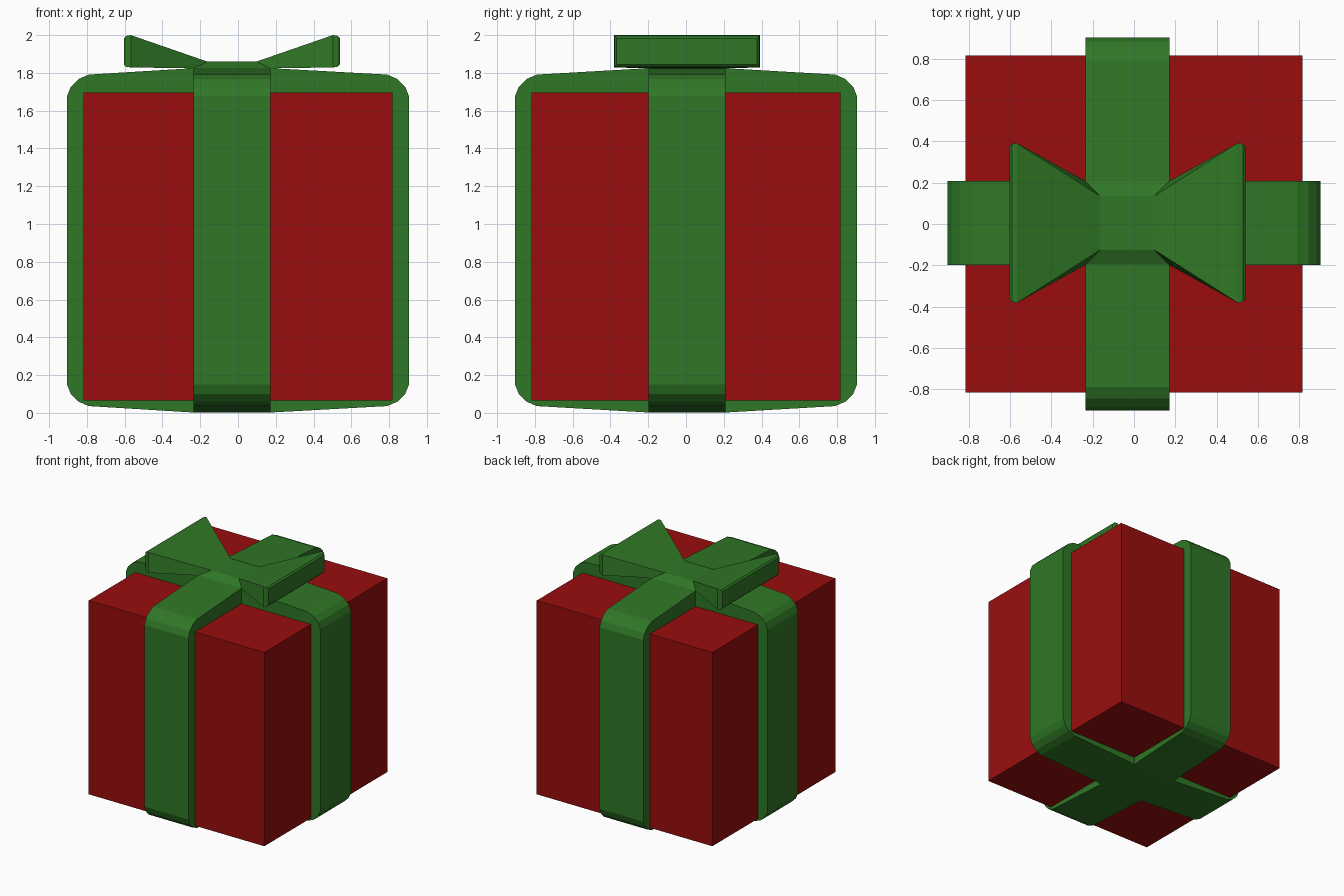
import bpy, bmesh

if "Cube" in bpy.data.objects:
    bpy.data.objects.remove(bpy.data.objects["Cube"])

CX, CY, HALF = -0.0325, 0.005, 0.2035   # centre and half width of the ribbon crossing


def material(name, rgb):
    m = bpy.data.materials.new(name)
    m.diffuse_color = (*rgb, 1)
    m.use_nodes = True
    m.node_tree.nodes["Principled BSDF"].inputs["Base Color"].default_value = m.diffuse_color
    return m


red = material("red paper", (0.32, 0.0042, 0.0045))
green = material("green ribbon", (0.029, 0.185, 0.019))


def finish(name, bm, mat):
    bmesh.ops.recalc_face_normals(bm, faces=bm.faces[:])
    me = bpy.data.meshes.new(name)
    bm.to_mesh(me)
    bm.free()
    me.materials.append(mat)
    ob = bpy.data.objects.new(name, me)
    bpy.context.collection.objects.link(ob)
    return ob


def loft(bm, rings):
    """Skin a list of closed point rings and cap both ends."""
    vs = [[bm.verts.new(p) for p in r] for r in rings]
    n = len(vs[0])
    for a, b in zip(vs, vs[1:]):
        for i in range(n):
            bm.faces.new((a[i], a[(i + 1) % n], b[(i + 1) % n], b[i]))
    bm.faces.new(vs[0])
    bm.faces.new(vs[-1])


# Box
bm = bmesh.new()
bmesh.ops.create_cube(bm, size=1)
for v in bm.verts:
    v.co = (v.co.x * 1.634, v.co.y * 1.634, 0.065 + (v.co.z + 0.5) * 1.63)
finish("gift_box", bm, red)

# Ribbon bands: rounded outline, crowned at the crossing
corner = [(0.79, 0.036), (0.845, 0.06), (0.885, 0.1), (0.905, 0.15)]


def band_profile(centre):
    right = [(centre + HALF, 0.002)] + corner
    left = [(centre - HALF, 0.002)] + [(-u, z) for u, z in corner]
    top = 1.827
    return (right + [(u, top - z) for u, z in reversed(right)]
            + [(u, top - z) for u, z in left] + list(reversed(left)))


bm = bmesh.new()
prof = band_profile(CY)
loft(bm, [[(CX + s * HALF, u, z) for u, z in prof] for s in (-1, 1)])
finish("ribbon_front_to_back", bm, green)

bm = bmesh.new()
prof = band_profile(CX)
loft(bm, [[(u, CY + s * HALF, z) for u, z in prof] for s in (-1, 1)])
finish("ribbon_side_to_side", bm, green)

# Bow: cross-sections (x low, half depth low, z low, x high, half depth high, z high)
half = [
    (HALF, HALF, 1.824, 0.13, 0.13, 1.86),
    (0.535, 0.387, 1.829, 0.535, 0.387, 2.0),
    (0.56, 0.383, 1.832, 0.56, 0.383, 1.996),
    (0.572, 0.372, 1.845, 0.572, 0.372, 1.983),
]


def section(s, side):
    xl, yl, zl, xh, yh, zh = s
    return [(CX + side * xl, CY - yl, zl), (CX + side * xl, CY + yl, zl),
            (CX + side * xh, CY + yh, zh), (CX + side * xh, CY - yh, zh)]


bm = bmesh.new()
loft(bm, [section(s, -1) for s in reversed(half)] + [section(s, 1) for s in half])
finish("bow", bm, green)
